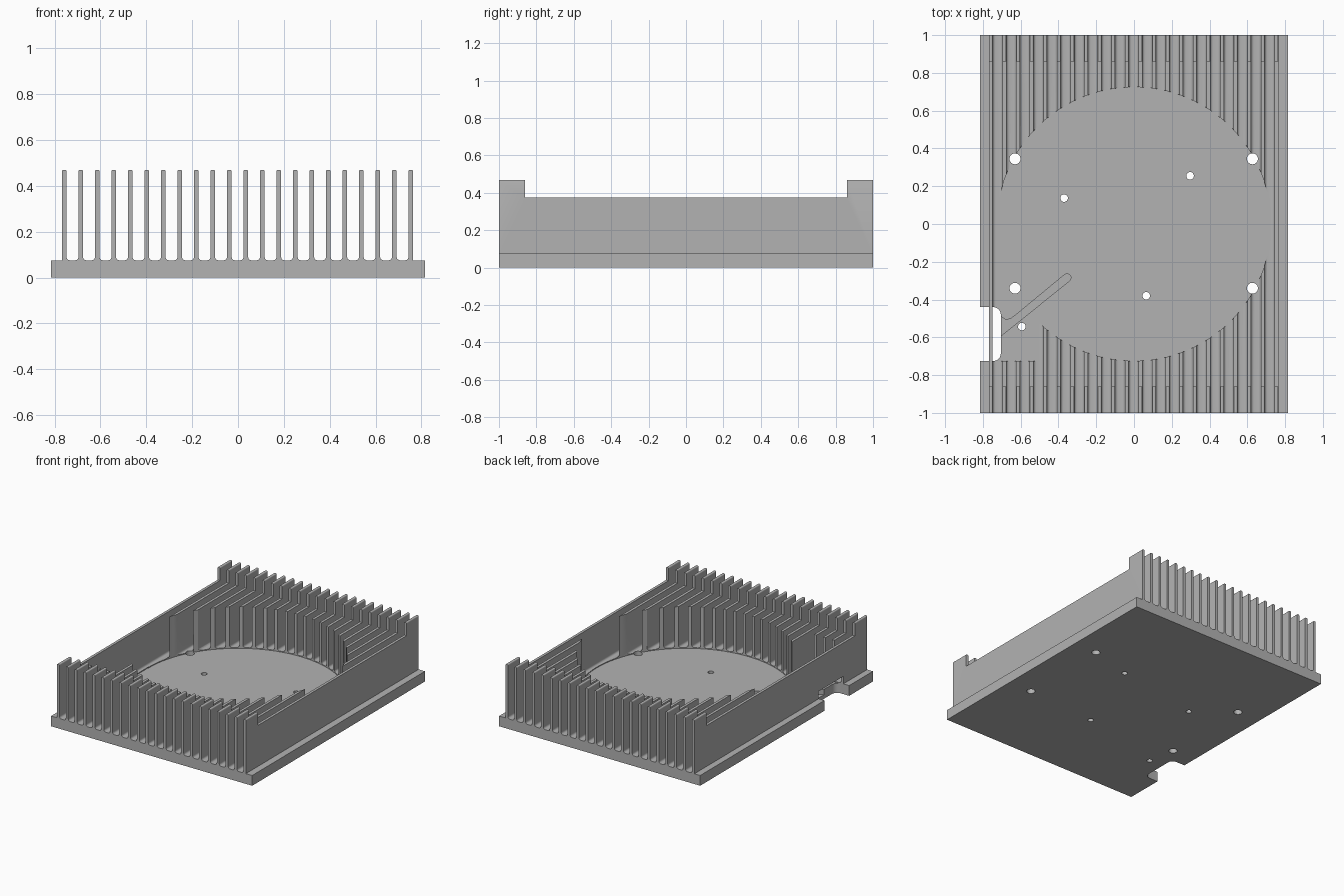
import bpy, bmesh
from math import cos, sin, pi, atan2

cube = bpy.data.objects.get("Cube")
if cube:
    bpy.data.objects.remove(cube, do_unlink=True)

HALF_W, HALF_L = 0.815, 1.0
BASE_Z, TOP_Z, LOW_Z, FLOOR_Z = 0.075, 0.47, 0.375, 0.069
FINS, PITCH, FIN_HALF = 22, 0.072, 0.01

metal = bpy.data.materials.new("grey metal")
metal.use_nodes = True
grey = (0.45, 0.45, 0.45, 1)
metal.diffuse_color = grey
metal.node_tree.nodes["Principled BSDF"].inputs["Base Color"].default_value = grey


def prism(name, points, direction):
    """Extrude a closed outline of 3D points along a direction."""
    bm = bmesh.new()
    face = bm.faces.new([bm.verts.new(p) for p in points])
    out = bmesh.ops.extrude_face_region(bm, geom=[face])
    moved = [v for v in out["geom"] if isinstance(v, bmesh.types.BMVert)]
    bmesh.ops.translate(bm, verts=moved, vec=direction)
    bmesh.ops.recalc_face_normals(bm, faces=bm.faces)
    mesh = bpy.data.meshes.new(name)
    bm.to_mesh(mesh)
    bm.free()
    obj = bpy.data.objects.new(name, mesh)
    obj.data.materials.append(metal)
    bpy.context.collection.objects.link(obj)
    return obj


def arc(cx, cy, r, a0, a1, n):
    step = (a1 - a0) / n
    return [(cx + r * cos(a0 + i * step), cy + r * sin(a0 + i * step)) for i in range(n + 1)]


def rect(x0, x1, y0, y1):
    return [(x0, y0), (x1, y0), (x1, y1), (x0, y1)]


def circle(x, y, r, n):
    return arc(x, y, r, 0, 2 * pi, n)[:-1]


# Comb cross-section: base plate with fins, filleted valleys and rounded tips
profile = [(-HALF_W, 0), (-HALF_W, BASE_Z)]
fillet, tip = 0.015, 0.007
for i in range(FINS):
    x = (i - (FINS - 1) / 2) * PITCH - 0.002
    left, right = x - FIN_HALF, x + FIN_HALF
    if i:
        profile += arc(left - fillet, BASE_Z + fillet, fillet, -pi / 2, 0, 4)
    else:
        profile.append((left, BASE_Z))
    profile += arc(left + tip, TOP_Z - tip, tip, pi, pi / 2, 3)
    profile += arc(right - tip, TOP_Z - tip, tip, pi / 2, 0, 3)
    if i < FINS - 1:
        profile += arc(right + fillet, BASE_Z + fillet, fillet, pi, 1.5 * pi, 4)
    else:
        profile.append((right, BASE_Z))
profile += [(HALF_W, BASE_Z), (HALF_W, 0)]
heat_sink = prism("heat_sink", [(x, -HALF_L, z) for x, z in profile], (0, 2 * HALF_L, 0))


def cut(name, outline, z0, z1):
    """Subtract a vertical prism from the heat sink."""
    cutter = prism(name, [(x, y, z0) for x, y in outline], (0, 0, z1 - z0))
    cutter.hide_render = True
    mod = heat_sink.modifiers.new(name, 'BOOLEAN')
    mod.operation, mod.solver, mod.object = 'DIFFERENCE', 'EXACT', cutter
    bpy.context.view_layer.objects.active = heat_sink
    bpy.ops.object.modifier_apply(modifier=mod.name)
    bpy.data.objects.remove(cutter, do_unlink=True)


# Lowered fin tops between the two ends
cut("lowered_middle", rect(-0.9, 0.9, -0.86, 0.86), LOW_Z, 0.6)

# Round pocket joined with the rectangular corner clearance
cut("round_pocket", circle(0, 0, 0.725, 96), FLOOR_Z, 0.6)
cut("corner_clearance", rect(-0.728, -0.5, -0.725, 0), FLOOR_Z, 0.6)

# Cable notch through the base edge, passing below the outer fin
notch = [(-0.9, -0.725)] + arc(-0.745, -0.685, 0.04, -pi / 2, 0, 6)
notch += arc(-0.745, -0.48, 0.04, 0, pi / 2, 6) + [(-0.9, -0.44)]
cut("cable_notch", notch, -0.1, 0.13)

# Slanted cable groove with a rounded end, flared at the notch
slope = atan2(0.29, 0.36)
groove = [(-0.72, -0.605)] + arc(-0.355, -0.285, 0.021, slope - pi / 2, slope + pi / 2, 8)
groove += [(-0.63, -0.485), (-0.655, -0.503), (-0.68, -0.506), (-0.705, -0.49), (-0.72, -0.47)]
cut("cable_groove", groove, 0.03, 0.2)

# Mounting holes
for x in (-0.63, 0.627):
    for y in (-0.34, 0.345):
        cut("corner_hole", circle(x, y, 0.029, 24), -0.1, 0.2)
for x, y in ((-0.37, 0.137), (0.297, 0.255), (0.065, -0.38), (-0.594, -0.543)):
    cut("small_hole", circle(x, y, 0.02, 20), -0.1, 0.2)

# Smooth the fillets and holes, keep the edges sharp
bpy.ops.object.select_all(action='DESELECT')
heat_sink.select_set(True)
bpy.context.view_layer.objects.active = heat_sink
bpy.ops.object.shade_smooth_by_angle(angle=0.55)
